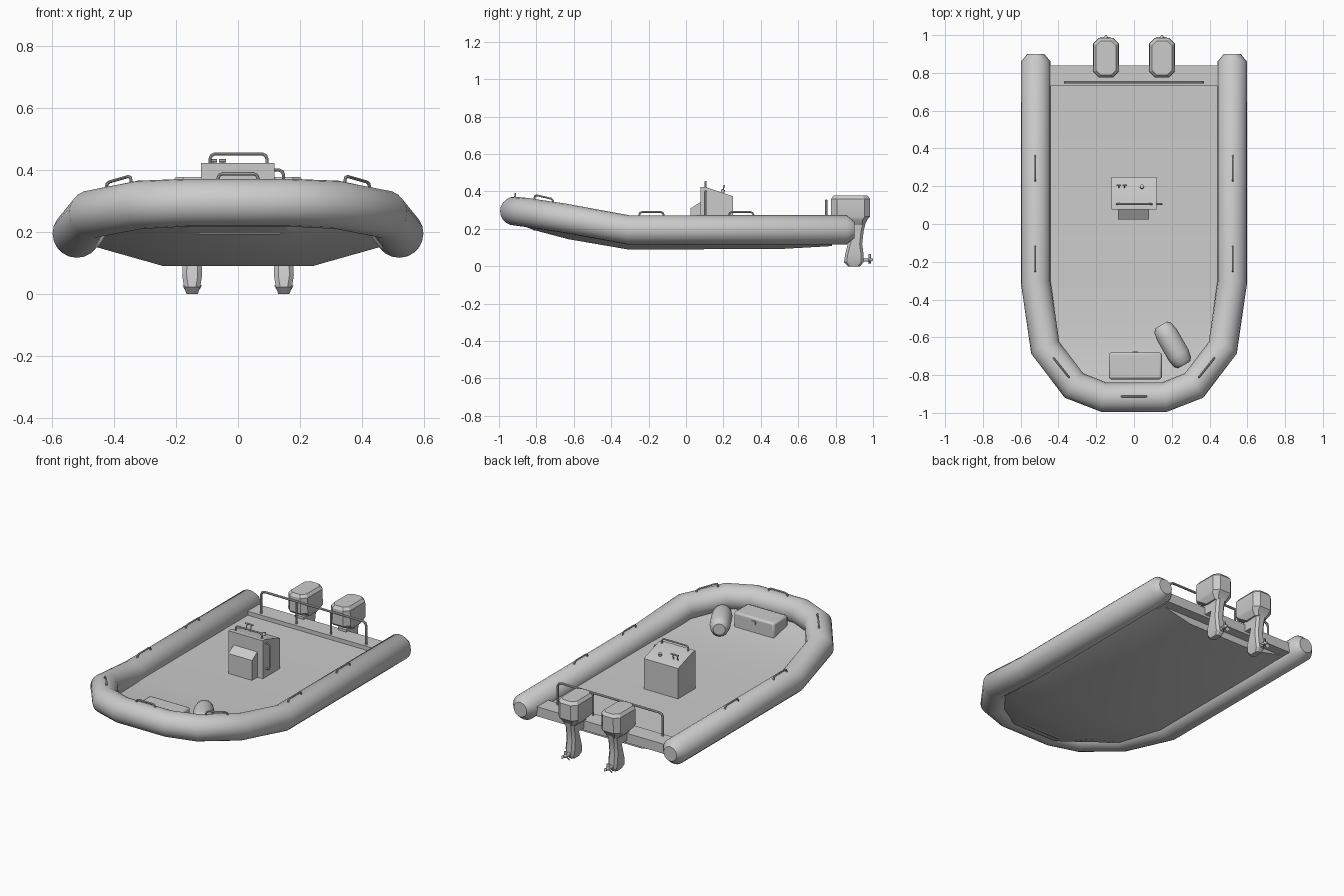
import bpy, bmesh, math
from mathutils import Vector, Matrix

if "Cube" in bpy.data.objects:
    bpy.data.objects.remove(bpy.data.objects["Cube"])


def make(name, bm, smooth=35, bevel=0):
    bmesh.ops.recalc_face_normals(bm, faces=bm.faces)
    me = bpy.data.meshes.new(name)
    bm.to_mesh(me)
    bm.free()
    ob = bpy.data.objects.new(name, me)
    bpy.context.collection.objects.link(ob)
    if bevel:
        m = ob.modifiers.new("bevel", 'BEVEL')
        m.width, m.segments = bevel, 2
    bpy.ops.object.select_all(action='DESELECT')
    ob.select_set(True)
    bpy.context.view_layer.objects.active = ob
    bpy.ops.object.shade_smooth_by_angle(angle=math.radians(smooth))
    return ob


def skin(name, rings, smooth=35, bevel=0):
    """Join matching closed rings of points and cap both ends."""
    bm = bmesh.new()
    vs = [[bm.verts.new(p) for p in r] for r in rings]
    n = len(vs[0])
    for a, b in zip(vs, vs[1:]):
        for i in range(n):
            j = (i + 1) % n
            bm.faces.new((a[i], a[j], b[j], b[i]))
    bm.faces.new(vs[0])
    bm.faces.new(vs[-1])
    return make(name, bm, smooth, bevel)


def sweep(name, pts, radii, ref, sides=8, smooth=40):
    """Mitred round pipe along a path; ref is roughly normal to its plane."""
    pts = [Vector(p) for p in pts]
    rings = []
    for i, p in enumerate(pts):
        a = (p - pts[i - 1]).normalized() if i else (pts[1] - p).normalized()
        b = (pts[i + 1] - p).normalized() if i < len(pts) - 1 else a
        t = (a + b).normalized()
        s = t.cross(Vector(ref)).normalized()
        u = s.cross(t)
        r = radii[i] if isinstance(radii, list) else radii
        k = 1 / max(t.dot(a), 0.5)
        rings.append([p + s * (r * k * math.cos(q)) + u * (r * math.sin(q))
                      for q in (2 * math.pi * j / sides for j in range(sides))])
    return skin(name, rings, smooth)


def hoop(name, a, b, out, h, r=0.005, c=0.015):
    """Staple-shaped bar standing on points a and b, with rounded corners."""
    a, b, o = Vector(a), Vector(b), Vector(out).normalized()
    d = (b - a).normalized()
    k = c * 0.3
    half = [a, a + o * (h - c), a + o * (h - k) + d * k, a + o * h + d * c]
    other = [b + o * h - d * c, b + o * (h - k) - d * k, b + o * (h - c), b]
    return sweep(name, half + other, r, d.cross(o))


def box(name, x0, x1, y0, y1, z0, z1, bevel=0):
    return skin(name, [[(x0, y0, z), (x1, y0, z), (x1, y1, z), (x0, y1, z)] for z in (z0, z1)], 35, bevel)


def extrude_x(name, prof, x0, x1, bevel=0):
    return skin(name, [[(x, y, z) for y, z in prof] for x in (x0, x1)], 35, bevel)


# Inflatable collar: one mitred tube round the bow
half = [(0.52, 0.90, 0.195, 0.045), (0.52, 0.86, 0.195, 0.078), (0.52, -0.31, 0.195, 0.078),
        (0.47, -0.655, 0.258, 0.078), (0.318, -0.855, 0.288, 0.078), (0.16, -0.917, 0.295, 0.077)]
path = half + [(-x, y, z, r) for x, y, z, r in reversed(half)]
sweep("collar_tube", [p[:3] for p in path], [p[3] for p in path], (0, 0, 1), 20)

# Hull with flat bottom, chines and deck on top
# y, bottom half width, bottom z, side half width, side z, deck z
stations = [(0.78, 0.24, 0.108, 0.47, 0.16, 0.185), (0.50, 0.24, 0.092, 0.47, 0.155, 0.185),
            (-0.31, 0.24, 0.09, 0.47, 0.155, 0.185), (-0.63, 0.22, 0.145, 0.43, 0.20, 0.19 + 0.012),
            (-0.80, 0.18, 0.19, 0.30, 0.235, 0.24 - 0.03 + 0.03), (-0.88, 0.15, 0.218, 0.19, 0.24, 0.25)]
skin("hull", [[(-b, y, bz), (b, y, bz), (s, y, sz), (s, y, dz), (-s, y, dz), (-s, y, sz)]
              for y, b, bz, s, sz, dz in stations], 20)

# Transom beam and rail
box("transom", -0.45, 0.45, 0.73, 0.84, 0.15, 0.21)
hoop("stern_rail", (-0.365, 0.75, 0.20), (0.365, 0.75, 0.20), (0, 0, 1), 0.15, 0.007, 0.025)
for x in (-0.12, 0.12):
    sweep("stern_rail_post", [(x, 0.75, 0.20), (x, 0.75, 0.35)], 0.006, (1, 0, 0))

# Steering console with front seat
extrude_x("console", [(0.078, 0.18), (0.078, 0.423), (0.105, 0.423), (0.25, 0.375), (0.25, 0.18)], -0.12, 0.118)
extrude_x("console_seat", [(0.025, 0.18), (0.025, 0.31), (0.08, 0.345), (0.08, 0.18)], -0.085, 0.08)
hoop("console_top_rail", (-0.09, 0.105, 0.41), (0.093, 0.105, 0.41), (0, 0, 1), 0.042)
hoop("console_side_rail", (0.11, 0.105, 0.40), (0.11, 0.105, 0.24), (1, 0, 0), 0.037)

# Throttle levers and helm knob
for x in (-0.08, -0.05):
    sweep("throttle_lever", [(x, 0.19, 0.385), (x, 0.205, 0.43)], 0.003, (1, 0, 0), 6)
    sweep("throttle_grip", [(x - 0.012, 0.205, 0.43), (x + 0.012, 0.205, 0.43)], 0.005, (0, 0, 1), 8)
sweep("helm_knob", [(0.042, 0.192, 0.385), (0.042, 0.2, 0.41)], 0.01, (1, 0, 0), 12)

# Bow locker and fender
box("bow_locker", -0.133, 0.147, -0.822, -0.68, 0.19, 0.305, 0.012)
box("bow_locker_latch", -0.008, 0.022, -0.683, -0.674, 0.265, 0.285)
c, d = Vector((0.205, -0.64, 0.25)), Vector((-0.5, 0.87, 0)).normalized()
sweep("fender", [c + d * t for t in (-0.122, -0.105, -0.06, 0.06, 0.105, 0.122)],
      [0.035, 0.052, 0.06, 0.06, 0.052, 0.035], (0, 0, 1), 16)

# Grab handles along the collar
hoop("bow_handle", (-0.065, -0.913, 0.36), (0.065, -0.913, 0.36), (0, 0, 1), 0.028)
for s in (-1, 1):
    for y in (0.295, -0.185):
        hoop("side_handle", (s * 0.523, y - 0.065, 0.262), (s * 0.523, y + 0.065, 0.262), (0, 0, 1), 0.028)
    hoop("shoulder_handle", (s * 0.425, -0.71, 0.327), (s * 0.345, -0.81, 0.35), (0, 0, 1), 0.032)


def octagons(x, rows):
    """Corner-cut rectangles: z, half width, front y, rear y, corner cut."""
    return [[(x + u, v, z) for u, v in ((-w + k, a), (w - k, a), (w, a + k), (w, b - k),
             (w - k, b), (-w + k, b), (-w, b - k), (-w, a + k))] for z, w, a, b, k in rows]


# Twin outboard engines
for x in (-0.148, 0.148):
    skin("engine_cowl", octagons(x, [(0.22, 0.04, 0.85, 0.955, 0.015), (0.25, 0.062, 0.79, 0.97, 0.025),
         (0.265, 0.068, 0.776, 0.985, 0.03), (0.36, 0.066, 0.776, 0.985, 0.03),
         (0.378, 0.052, 0.788, 0.97, 0.025)]), 30)
    skin("engine_leg", octagons(x, [(0.0, 0.018, 0.865, 0.93, 0.01), (0.022, 0.026, 0.845, 0.95, 0.014),
         (0.06, 0.032, 0.85, 0.95, 0.014), (0.12, 0.03, 0.865, 0.942, 0.014),
         (0.19, 0.03, 0.885, 0.95, 0.014), (0.25, 0.034, 0.88, 0.965, 0.014)]), 30)
    box("engine_bracket", x - 0.03, x + 0.03, 0.82, 0.90, 0.165, 0.225)
    sweep("propeller_hub", [(x, 0.94, 0.035), (x, 0.985, 0.035), (x, 1.0, 0.035)],
          [0.011, 0.011, 0.005], (0, 0, 1), 10)
    for i in range(3):
        bm = bmesh.new()
        bmesh.ops.create_cube(bm, size=1)
        m = (Matrix.Translation((x, 0.982, 0.035)) @ Matrix.Rotation(i * math.tau / 3, 4, 'Y')
             @ Matrix.Translation((0, 0, 0.018)) @ Matrix.Rotation(0.6, 4, 'Z')
             @ Matrix.Diagonal((0.018, 0.004, 0.026, 1)))
        bm.transform(m)
        make("propeller_blade", bm)
